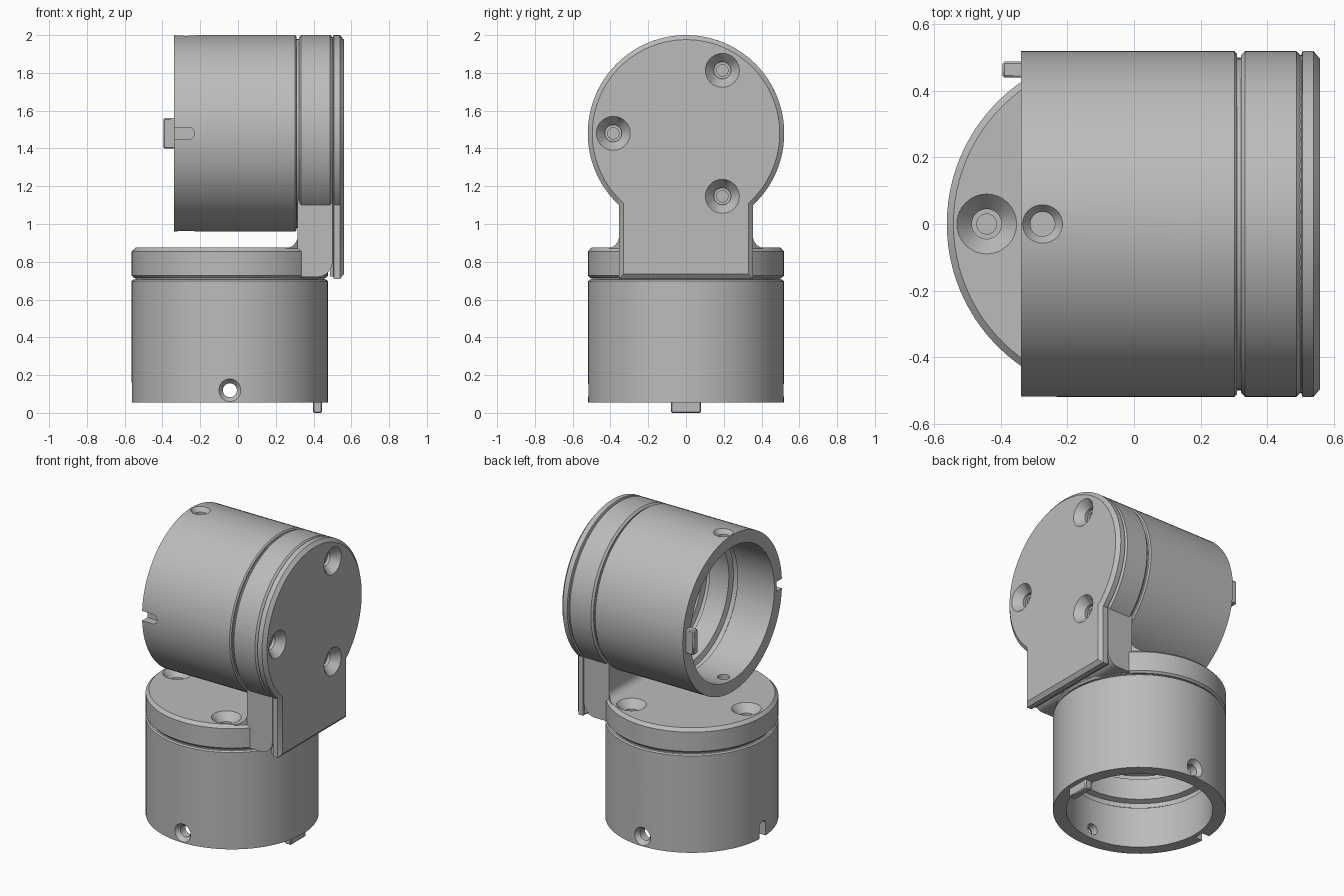
import bpy, bmesh, math
from mathutils import Matrix, Vector

if "Cube" in bpy.data.objects:
    bpy.data.objects.remove(bpy.data.objects["Cube"])

metal = bpy.data.materials.new("grey metal")
metal.diffuse_color = (0.5, 0.5, 0.5, 1)
metal.use_nodes = True
metal.node_tree.nodes["Principled BSDF"].inputs["Base Color"].default_value = metal.diffuse_color

# Joint frames: local z = housing axis, local x = key side, local y = pin hole side
LOWER = Matrix.Translation((-0.043, 0, 0.055))
UPPER = Matrix(((0, 0, 1, -0.34), (1, 0, 0, 0), (0, 1, 0, 1.48), (0, 0, 0, 1)))
ALONG_Y = Matrix.Rotation(-math.pi / 2, 4, 'X')
ALONG_X = Matrix.Rotation(math.pi / 2, 4, 'Y')


def finish(name, bm, frame=Matrix()):
    bmesh.ops.transform(bm, matrix=frame, verts=bm.verts)
    bmesh.ops.recalc_face_normals(bm, faces=bm.faces)
    me = bpy.data.meshes.new(name)
    bm.to_mesh(me)
    bm.free()
    ob = bpy.data.objects.new(name, me)
    bpy.context.collection.objects.link(ob)
    me.materials.append(metal)
    return ob


def loft(name, rings, frame=Matrix(), closed=False):
    """Skin rings of equal length; cap the ends, or join last to first."""
    bm = bmesh.new()
    vs = [[bm.verts.new(p) for p in r] for r in rings]
    n = len(vs[0])
    for a, b in zip(vs, vs[1:] + (vs[:1] if closed else [])):
        for i in range(n):
            j = (i + 1) % n
            bm.faces.new((a[i], a[j], b[j], b[i]))
    if not closed:
        bm.faces.new(vs[0])
        bm.faces.new(vs[-1])
    return finish(name, bm, frame)


def lathe(name, profile, frame=Matrix(), closed=False, n=96):
    ang = [2 * math.pi * i / n for i in range(n)]
    rings = [[(r * math.cos(a), r * math.sin(a), h) for a in ang] for r, h in profile]
    return loft(name, rings, frame, closed)


def box(name, lo, hi, frame=Matrix()):
    rings = [[(lo[0], lo[1], z), (hi[0], lo[1], z), (hi[0], hi[1], z), (lo[0], hi[1], z)]
             for z in (lo[2], hi[2])]
    return loft(name, rings, frame)


def boolean(ob, tool, op='DIFFERENCE'):
    m = ob.modifiers.new("cut", 'BOOLEAN')
    m.operation, m.object, m.solver = op, tool, 'EXACT'
    bpy.context.view_layer.objects.active = ob
    bpy.ops.object.modifier_apply(modifier=m.name)
    bpy.data.objects.remove(tool, do_unlink=True)


def arc(cx, cz, r, a0, a1, n=10):
    return [(cx + r * math.cos(math.radians(a0 + (a1 - a0) * i / n)),
             cz + r * math.sin(math.radians(a0 + (a1 - a0) * i / n))) for i in range(n + 1)]


def screw_holes(ob, frame, radius, top):
    """Three countersunk holes with a stepped socket bottom."""
    for deg in (180, 60, -60):
        a = math.radians(deg)
        at = Matrix.Translation((radius * math.cos(a), radius * math.sin(a), top))
        boolean(ob, lathe("cutter", [(0.03, -0.11), (0.03, -0.07), (0.045, -0.07),
                                     (0.045, -0.05), (0.09, 0), (0.099, 0.01)],
                          frame @ at, n=32))


CUP = [(0.44, 0), (0.52, 0), (0.52, 0.642), (0.512, 0.65), (0.40, 0.65), (0.40, 0.50),
       (0.435, 0.49), (0.435, 0.465), (0.42, 0.46), (0.42, 0.32), (0.455, 0.31),
       (0.455, 0.28), (0.44, 0.27)]


def flange_profile(base, thick, cham):
    return [(0.5, base - 0.025), (0.5, base), (0.508, base), (0.52, base + 0.012),
            (0.52, base + thick - cham), (0.52 - cham, base + thick)]


def housing(name, frame):
    # Hollow cup with stepped bore
    cup = lathe(name + "_housing", CUP, frame, closed=True)
    # Countersunk pin holes through both walls
    boolean(cup, lathe("cutter", [(0.076, -0.54), (0.037, -0.49), (0.037, 0.49), (0.076, 0.54)],
                       frame @ Matrix.Translation((0, 0, 0.065)) @ ALONG_Y, n=32))
    # Round-ended key slot
    boolean(cup, lathe("cutter", [(0.032, -0.6), (0.032, -0.465)],
                       frame @ Matrix.Translation((0, 0, 0.078)) @ ALONG_X, n=32))
    boolean(cup, box("cutter", (-0.6, -0.032, -0.1), (-0.465, 0.032, 0.078), frame))
    # Locating key on the rim
    key = box(name + "_key", (0.44, -0.08, -0.055), (0.488, 0.08, 0.06), frame)
    bev = key.modifiers.new("bevel", 'BEVEL')
    bev.width, bev.segments = 0.006, 1


housing("lower", LOWER)
housing("upper", UPPER)

# Flanges closing both housings
lower_flange = lathe("lower_flange", flange_profile(0.66, 0.16, 0.02), LOWER)
screw_holes(lower_flange, LOWER, 0.40, 0.82)
upper_flange = lathe("upper_flange", flange_profile(0.662, 0.178, 0.012), UPPER)
screw_holes(upper_flange, UPPER, 0.385, 0.90)

# Bracket neck with rounded heel and inner fillet
side = ([(0.25, 0.72)] + arc(0.42, 0.80, 0.08, -90, 0) + [(0.5, 1.15), (0.315, 1.15)]
        + arc(0.255, 0.934, 0.06, 0, -90) + [(0.25, 0.874)])
neck = loft("bracket_neck", [[(x, y, z) for x, z in side] for y in (-0.355, 0.355)])
screw_holes(neck, UPPER, 0.385, 0.90)

# Fillets at the neck sides, trimmed to the flange rim
inner = ([(0.45, 0.80), (0.45, 0.96), (0.315, 0.96)]
         + arc(0.255, 0.934, 0.06, 0, -90) + [(0.25, 0.80)])
flare = loft("neck_fillet", [[(x, y, z) for x, z in inner] for y in (-0.45, 0.45)])
half = arc(0.415, 0.934, 0.06, 180, 270)
front = [(0.43, 0.79), (0.43, 0.874)] + half[::-1] + [(0.355, 0.97)]
front += [(-y, z) for y, z in reversed(front)]
boolean(flare, loft("cutter", [[(x, y, z) for y, z in front] for x in (0.2, 0.5)]), 'INTERSECT')
boolean(flare, lathe("cutter", [(0.505, 0.6), (0.505, 1.1)], LOWER), 'INTERSECT')


# Keyhole-shaped cover plate with chamfered face
def outline(x, inset):
    r, w, zb = 0.52 - inset, 0.355 - inset, 0.71 + inset
    a = math.degrees(math.asin(w / r))
    pts = arc(0, 1.48, r, -90 + a, 270 - a, 84)
    return [(x, y, z) for y, z in pts + [(-w, zb), (w, zb)]]


cover = loft("cover_plate", [outline(0.487, 0.012), outline(0.503, 0.012), outline(0.507, 0),
                             outline(0.54, 0), outline(0.56, 0.024)])
screw_holes(cover, UPPER, 0.385, 0.90)

# Smooth round surfaces, keep edges crisp
bpy.ops.object.select_all(action='DESELECT')
for ob in bpy.context.collection.objects:
    ob.select_set(True)
    bpy.context.view_layer.objects.active = ob
bpy.ops.object.shade_smooth_by_angle(angle=math.radians(30))
